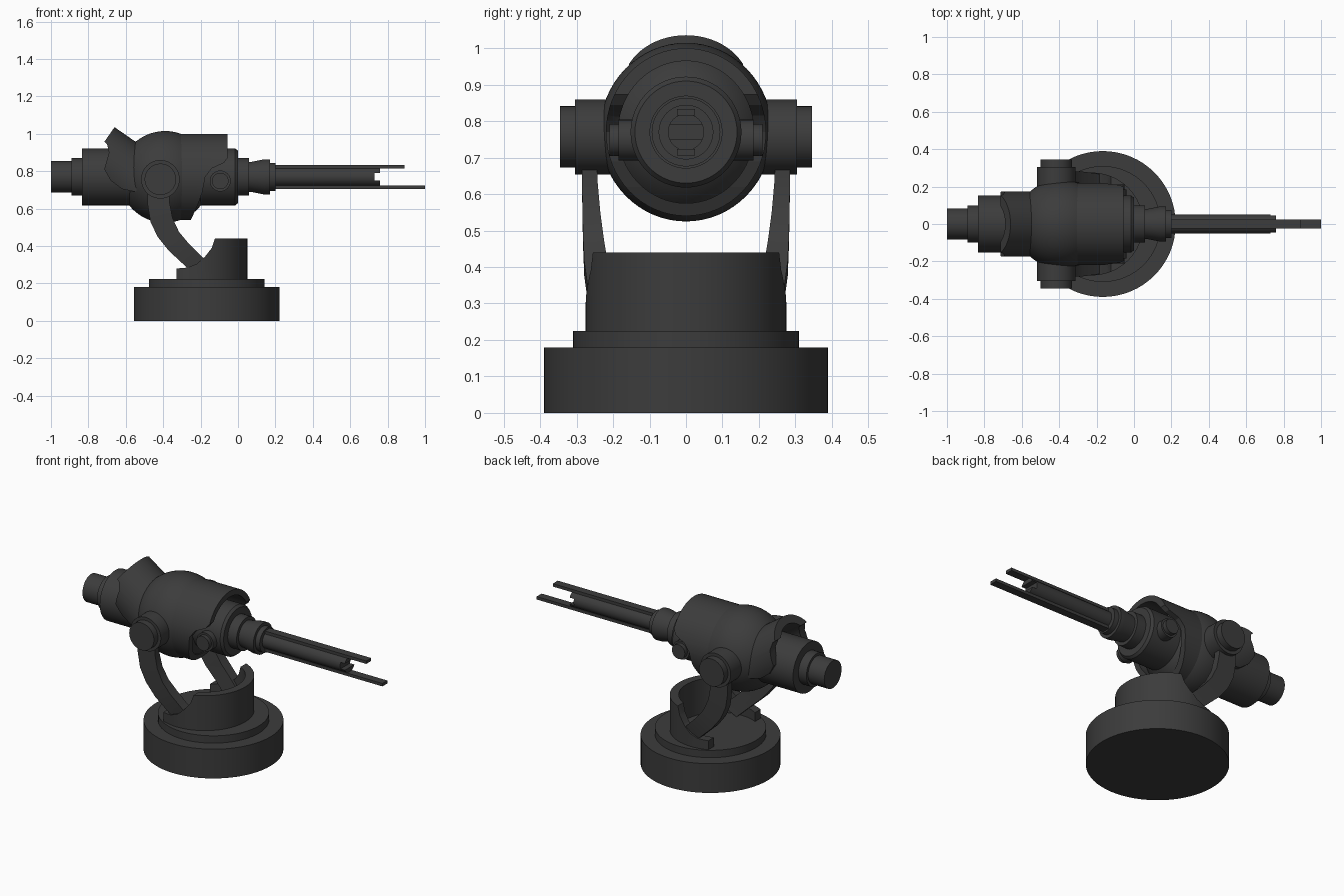
import bpy, bmesh
from math import sin, cos, pi
from mathutils import Vector, Matrix

if "Cube" in bpy.data.objects:
    bpy.data.objects.remove(bpy.data.objects["Cube"])

AX = 0.77  # height of the gun axis
dark = bpy.data.materials.new("dark_grey")
dark.diffuse_color = (0.045, 0.045, 0.045, 1)
dark.use_nodes = True
dark.node_tree.nodes["Principled BSDF"].inputs["Base Color"].default_value = dark.diffuse_color


def make(name, bm):
    bmesh.ops.recalc_face_normals(bm, faces=bm.faces)
    me = bpy.data.meshes.new(name)
    bm.to_mesh(me)
    bm.free()
    ob = bpy.data.objects.new(name, me)
    bpy.context.collection.objects.link(ob)
    me.materials.append(dark)
    return ob


def smooth(ob):
    bpy.ops.object.select_all(action='DESELECT')
    ob.select_set(True)
    bpy.context.view_layer.objects.active = ob
    bpy.ops.object.shade_smooth_by_angle(angle=0.6)
    return ob


def lathe(name, profile, origin, axis, tube=False, n=64):
    """Revolve (distance along axis, radius) points; tube closes the profile on itself."""
    bm = bmesh.new()
    m = Matrix.Translation(origin) @ Vector(axis).to_track_quat('Z', 'Y').to_matrix().to_4x4()
    rings = [[bm.verts.new(m @ Vector((r * cos(2 * pi * i / n), r * sin(2 * pi * i / n), d)))
              for i in range(n)] for d, r in profile]
    pairs = list(zip(rings, rings[1:]))
    if tube:
        pairs.append((rings[-1], rings[0]))
    else:
        bm.faces.new(rings[0])
        bm.faces.new(rings[-1])
    for a, b in pairs:
        for i in range(n):
            j = (i + 1) % n
            bm.faces.new((a[i], a[j], b[j], b[i]))
    return smooth(make(name, bm))


def ring(name, d0, d1, r_in, r_out, origin, axis):
    return lathe(name, [(d0, r_in), (d0, r_out), (d1, r_out), (d1, r_in)], origin, axis, True)


def trim(ob, outline, operation='INTERSECT'):
    """Boolean with a side outline (x, z) extruded through the full depth."""
    bm = bmesh.new()
    a, b = [[bm.verts.new((x, y, z)) for x, z in outline] for y in (-0.6, 0.6)]
    bm.faces.new(a)
    bm.faces.new(b)
    for i in range(len(a)):
        j = (i + 1) % len(a)
        bm.faces.new((a[i], a[j], b[j], b[i]))
    cutter = make("cutter", bm)
    cutter.hide_render = True
    mod = ob.modifiers.new("trim", 'BOOLEAN')
    mod.operation, mod.solver, mod.object = operation, 'EXACT', cutter
    bpy.context.view_layer.objects.active = ob
    bpy.ops.object.modifier_apply(modifier=mod.name)
    bpy.data.objects.remove(cutter)
    smooth(ob)


def box(name, x0, x1, y0, y1, z0, z1):
    bm = bmesh.new()
    bmesh.ops.create_cube(bm, size=1)
    bmesh.ops.scale(bm, vec=(x1 - x0, y1 - y0, z1 - z0), verts=bm.verts)
    bmesh.ops.translate(bm, vec=((x0 + x1) / 2, (y0 + y1) / 2, (z0 + z1) / 2), verts=bm.verts)
    return make(name, bm)


X, Z = (1, 0, 0), (0, 0, 1)
GUN = (0, 0, AX)

# stepped round base
lathe("base", [(0, .39), (.18, .39), (.18, .31), (.225, .31)], (-.167, 0, 0), Z)

# open collar, high in front and low at the back
collar = ring("collar", .22, .44, .225, .275, (-.225, 0, 0), Z)
trim(collar, [(-.33, .2), (-.33, .28), (-.27, .285), (-.22, .305), (-.175, .345),
              (-.14, .39), (-.12, .45), (.1, .45), (.1, .2)])

# curved support arms and pivots: rear edge xz, front edge xz, inner y, outer y
stations = [(-.485, .74, -.365, .74, .245, .285), (-.483, .62, -.367, .64, .243, .285),
            (-.468, .53, -.35, .55, .235, .284), (-.43, .45, -.315, .475, .225, .282),
            (-.37, .375, -.265, .415, .215, .279), (-.30, .31, -.20, .35, .208, .27),
            (-.21, .225, -.115, .27, .19, .25)]
for side, s in (("left", 1), ("right", -1)):
    bm = bmesh.new()
    rows = [[bm.verts.new(p) for p in ((a, s * yi, b), (c, s * yi, d), (c, s * yo, d), (a, s * yo, b))]
            for a, b, c, d, yi, yo in stations]
    for p, q in zip(rows, rows[1:]):
        for i in range(4):
            j = (i + 1) % 4
            bm.faces.new((p[i], p[j], q[j], q[i]))
    bm.faces.new(rows[0])
    bm.faces.new(rows[-1])
    smooth(make("arm_" + side, bm))
    lathe("pivot_" + side, [(.15, .103), (.305, .103), (.305, .084), (.345, .084)],
          (-.415, 0, .757), (0, s, 0))
    lathe("trunnion_" + side, [(.1, .056), (.185, .056), (.185, .044), (.21, .044)],
          (-.095, 0, .748), (0, s, 0), n=32)

# round housing
bm = bmesh.new()
bmesh.ops.create_uvsphere(bm, u_segments=64, v_segments=32, radius=.245)
bmesh.ops.scale(bm, vec=(1, .965, 1), verts=bm.verts)
bmesh.ops.translate(bm, vec=(-.39, 0, AX), verts=bm.verts)
smooth(make("housing", bm))

# main body running through the housing
lathe("body", [(-1, .084), (-.89, .084), (-.89, .10), (-.835, .10), (-.835, .152),
               (-.015, .152), (.0, .14), (.0, .10), (.06, .10), (.06, .08),
               (.07, .08), (.14, .094), (.17, .094), (.17, .075), (.2, .075), (.2, .05)], GUN, X)

# front cowl, open below
cowl = ring("front_cowl", -.42, -.055, .195, .23, (0, 0, AX), X)
for v in cowl.data.vertices:
    v.co.y *= .955
trim(cowl, [(-.5, 1.1), (-.05, 1.1), (-.05, .88), (-.075, .845), (-.14, .815), (-.175, .77),
            (-.19, .69), (-.215, .62), (-.27, .5), (-.5, .5)])

# tilted rear shroud
shroud = ring("rear_shroud", -.32, 0, .125, .175, (-.76, 0, .892), (-.82, 0, .57))
trim(shroud, [(-.64, 1.06), (-.73, .97), (-.70, .945), (-.69, .90), (-.715, .81), (-.68, .75),
              (-.62, .705), (-.55, .69), (-.46, .75), (-.46, .95)])

# slotted barrel with an upper and a longer lower rail
barrel = lathe("barrel", [(.15, .05), (.76, .05)], GUN, X, n=32)
trim(barrel, [(.73, .75), (.8, .75), (.8, .79), (.73, .79)], 'DIFFERENCE')
box("upper_rail", .15, .89, -.024, .024, .815, .833)
box("lower_rail", .15, 1.0, -.024, .024, .706, .724)
